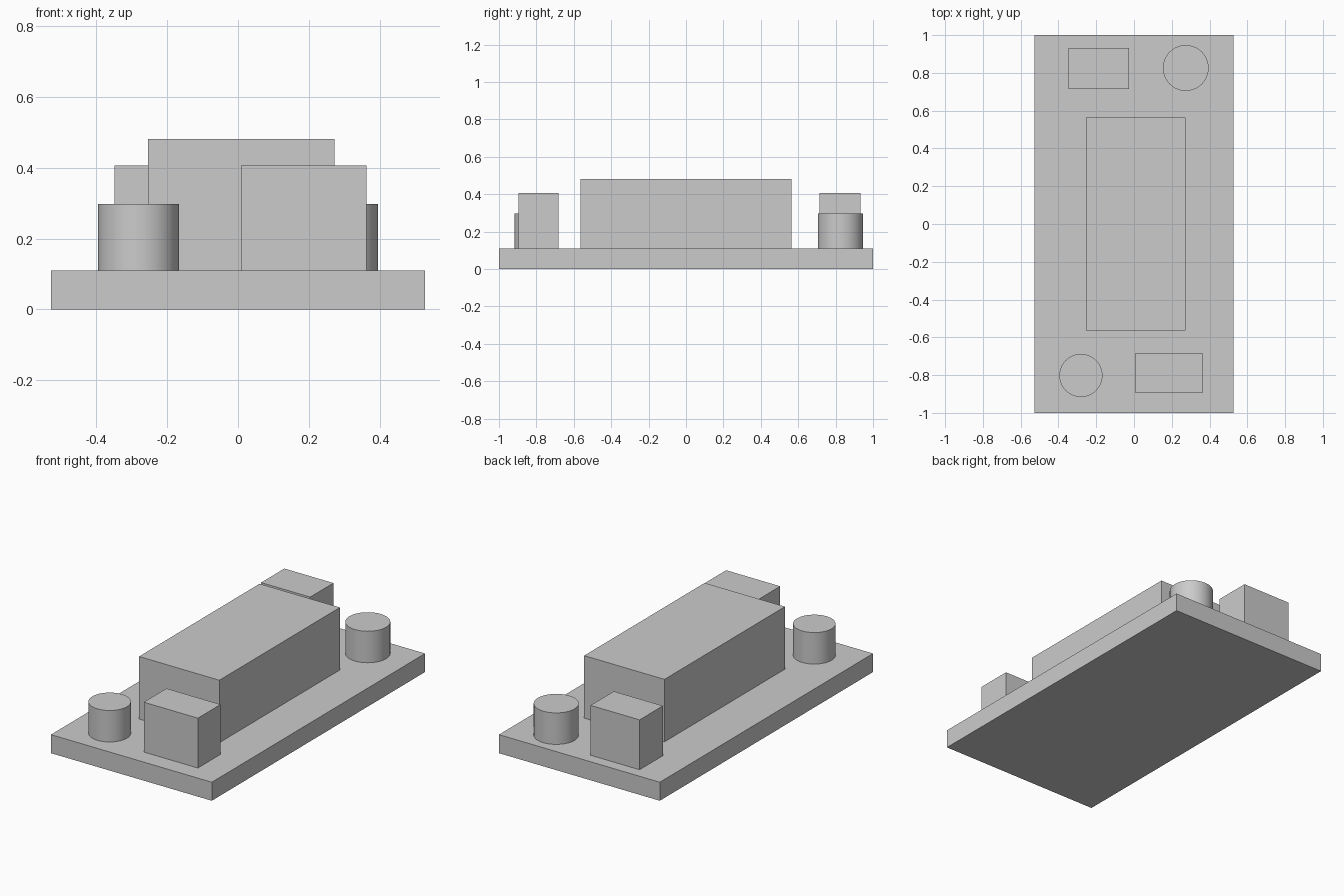
import bpy
import math

cube = bpy.data.objects.get("Cube")
if cube:
    bpy.data.objects.remove(cube, do_unlink=True)

# One plain grey for every part
grey = bpy.data.materials.new("light_grey")
grey.use_nodes = True
colour = (0.6, 0.6, 0.6, 1)
grey.diffuse_color = colour
grey.node_tree.nodes["Principled BSDF"].inputs["Base Color"].default_value = colour


def finish(name):
    obj = bpy.context.object
    obj.name = name
    obj.data.materials.append(grey)
    return obj


def block(name, x, y, z):
    """Box spanning the given (low, high) ranges."""
    spans = (x, y, z)
    bpy.ops.mesh.primitive_cube_add(size=1, location=[(a + b) / 2 for a, b in spans])
    obj = finish(name)
    obj.scale = [b - a for a, b in spans]
    bpy.ops.object.transform_apply(location=False, rotation=False, scale=True)


def post(name, x, y, radius, bottom, top):
    """Upright smooth cylinder with sharp rims."""
    bpy.ops.mesh.primitive_cylinder_add(
        vertices=64, radius=radius, depth=top - bottom,
        location=(x, y, (bottom + top) / 2))
    finish(name)
    bpy.ops.object.shade_smooth_by_angle(angle=math.radians(30))


DECK = 0.11

# Base slab and central hall
block("base_slab", (-0.528, 0.528), (-1, 1), (0, DECK))
block("main_block", (-0.254, 0.273), (-0.565, 0.565), (DECK, 0.481))

# Small blocks at opposite corners
block("front_block", (0.008, 0.363), (-0.895, -0.682), (DECK, 0.406))
block("back_block", (-0.348, -0.026), (0.714, 0.932), (DECK, 0.406))

# Round posts at the other corners
post("front_post", -0.281, -0.802, 0.114, DECK, 0.297)
post("back_post", 0.274, 0.826, 0.121, DECK, 0.297)
